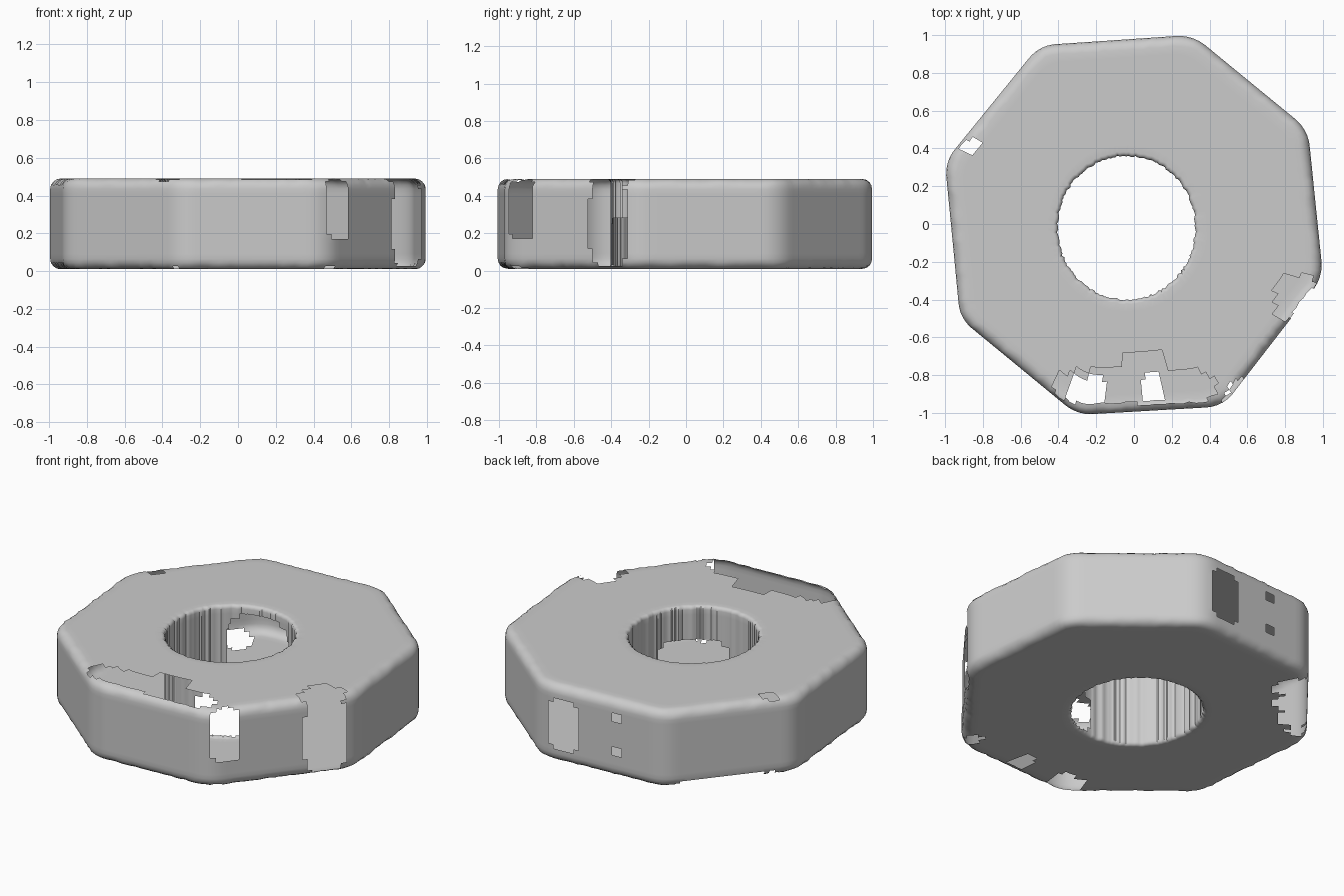
import bpy, bmesh, math, random
from mathutils import Vector
from mathutils.geometry import intersect_line_line_2d

cube = bpy.data.objects.get("Cube")
if cube:
    bpy.data.objects.remove(cube)
random.seed(4)

SEGMENTS = 200
LOW, HIGH = 0.01, 0.49
CENTRE = Vector((-0.04, -0.02))
CORNERS = [Vector(c) for c in ((-0.5, 0.945), (0.31, 1.0), (0.92, 0.5), (1.0, -0.28),
                               (0.47, -0.965), (-0.3, -1.01), (-0.92, -0.5), (-1.0, 0.33))]

# Broken openings in the shell: centre and half sizes of rounded boxes
OPENINGS = [
    ((0.0, -0.86, 0.5), (0.43, 0.09, 0.05)),      # front strip of the top
    ((0.05, -0.75, 0.5), (0.12, 0.08, 0.05)),
    ((0.86, -0.39, 0.5), (0.11, 0.12, 0.05)),     # top corner notch
    ((0.9, -0.42, 0.25), (0.09, 0.12, 0.23)),     # slanted side wall
    ((0.53, -0.88, 0.33), (0.07, 0.09, 0.16)),
    ((-0.25, -0.89, 0.01), (0.1, 0.08, 0.03)),    # front of the underside
    ((0.1, -0.86, 0.01), (0.05, 0.08, 0.03)),
    ((0.47, -0.86, 0.01), (0.04, 0.06, 0.03)),
    ((-0.87, 0.41, 0.5), (0.05, 0.035, 0.04)),    # small top corner gap
    ((-0.55, 0.76, 0.01), (0.1, 0.1, 0.04)),      # back corner of the underside
    ((-0.66, 0.64, 0.01), (0.11, 0.11, 0.04)),
    ((-0.77, 0.51, 0.01), (0.1, 0.1, 0.04)),
    ((-0.87, 0.4, 0.01), (0.05, 0.05, 0.04)),
    ((0.15, 0.97, 0.25), (0.1, 0.08, 0.16)),      # back wall
    ((-0.2, 0.96, 0.38), (0.035, 0.06, 0.03)),
    ((-0.2, 0.96, 0.17), (0.035, 0.06, 0.03)),
    ((-0.08, 0.35, 0.23), (0.2, 0.12, 0.2)),      # wall of the bore
    ((0.17, -0.3, 0.15), (0.2, 0.16, 0.13)),
]


def ray_length(angle):
    """Distance from the bore centre to the straight-sided outline."""
    far = CENTRE + Vector((math.cos(angle), math.sin(angle))) * 3
    for a, b in zip(CORNERS, CORNERS[1:] + CORNERS[:1]):
        hit = intersect_line_line_2d(CENTRE, far, a, b)
        if hit:
            return (hit - CENTRE).length
    return 1.0


def opened(point):
    for centre, size in OPENINGS:
        if sum(((p - c) / s) ** 4 for p, c, s in zip(point, centre, size)) < 1:
            return True
    return False


def section():
    """Closed cross-section: (side, inset from that side, height)."""
    rows = []
    edge, lip = 0.055, 0.022
    quarter = [i * math.pi / 8 for i in range(5)]
    mid = [i / 14 for i in range(1, 14)]

    def arc(side, r, z, sign, steps):
        for a in steps:
            rows.append((side, r * (1 - math.cos(a)), z + sign * (r * math.sin(a) - r)))

    def wall(side, r, up):
        for t in mid if up else mid[::-1]:
            rows.append((side, 0.0, LOW + r + t * (HIGH - LOW - 2 * r)))

    def face(z, inward):
        for t in mid if inward else mid[::-1]:
            rows.append((t, None, z))

    wall(0, edge, True)
    arc(0, edge, HIGH, 1, quarter)
    face(HIGH, True)
    arc(1, lip, HIGH, 1, quarter[::-1])
    wall(1, lip, False)
    arc(1, lip, LOW, -1, quarter)
    face(LOW, False)
    arc(0, edge, LOW, -1, quarter[::-1])
    return rows, edge, lip


# Outline with softened corners
angles = [2 * math.pi * i / SEGMENTS for i in range(SEGMENTS)]
rough = [ray_length(a + 0.0001) for a in angles]
outline = [sum(rough[(i + k) % SEGMENTS] for k in range(-2, 3)) / 5 for i in range(SEGMENTS)]

# Hollow ring shell swept around the bore
rows, edge, lip = section()
bm = bmesh.new()
rings = []
for i, a in enumerate(angles):
    ring = []
    chip = random.uniform(-0.005, 0.005)
    for side, inset, z in rows:
        outer, bore = outline[i], 0.365 + 0.015 * math.sin(a) ** 2
        if inset is None:
            r = (outer - edge) * (1 - side) + (bore + lip) * side
        elif side == 0:
            r = outer - inset + (chip if inset > 0.01 else 0)
        else:
            r = bore + inset + chip
        ring.append(bm.verts.new((CENTRE.x + r * math.cos(a), CENTRE.y + r * math.sin(a), z)))
    rings.append(ring)

count = len(rows)
for i in range(SEGMENTS):
    near, far = rings[i], rings[(i + 1) % SEGMENTS]
    for j in range(count):
        k = (j + 1) % count
        bm.faces.new((near[j], far[j], far[k], near[k]))
bmesh.ops.recalc_face_normals(bm, faces=bm.faces)

# Broken gaps
gone = [f for f in bm.faces if opened(f.calc_center_median())]
bmesh.ops.delete(bm, geom=gone, context='FACES')

mesh = bpy.data.meshes.new("ring_shell")
bm.to_mesh(mesh)
bm.free()
shell = bpy.data.objects.new("ring_shell", mesh)
bpy.context.collection.objects.link(shell)

# Plain grey
grey = bpy.data.materials.new("plain_grey")
grey.use_nodes = True
colour = (0.6, 0.6, 0.6, 1)
grey.diffuse_color = colour
grey.node_tree.nodes["Principled BSDF"].inputs["Base Color"].default_value = colour
mesh.materials.append(grey)

bpy.context.view_layer.objects.active = shell
shell.select_set(True)
bpy.ops.object.shade_smooth_by_angle(angle=math.radians(40))
